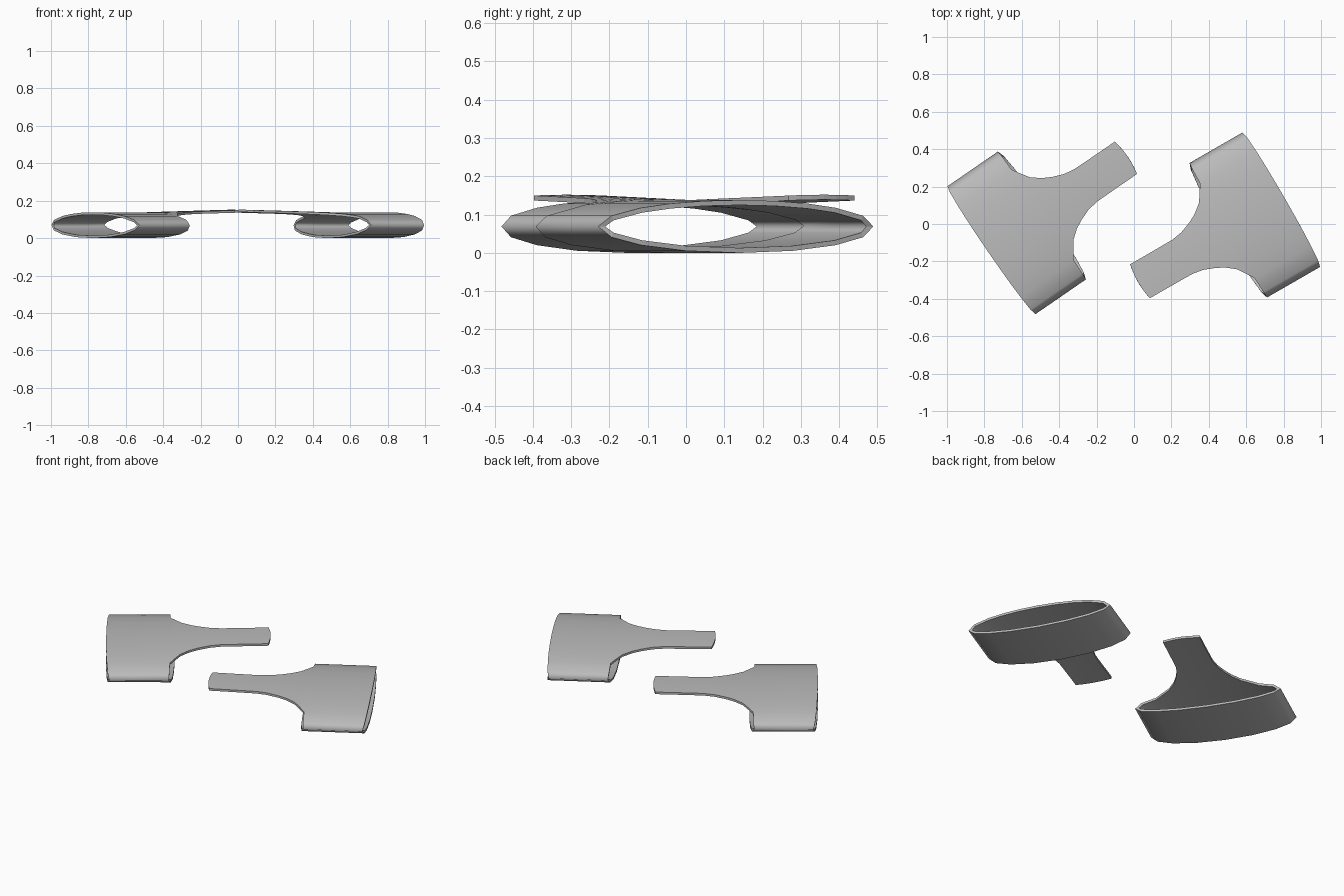
import bpy, math
from mathutils import Matrix

if "Cube" in bpy.data.objects:
    bpy.data.objects.remove(bpy.data.objects["Cube"])

HALF, MID, RISE = 0.415, 0.069, 0.069   # half width, mid height and half height of the cuff
TOP = [0, 24, 45, 60, 75, 90, 105, 120, 135, 156]
ANGLES = TOP + [a + 180 for a in (0, 24, 45, 67, 90, 113, 135, 156)]
FIRST, LAST = TOP.index(45), TOP.index(135)
# tongue outline: distance along, half width
TONGUE = [(0.36, 0.25), (0.39, 0.205), (0.44, 0.165), (0.487, 0.14),
          (0.55, 0.116), (0.61, 0.106), (0.74, 0.105), (0.872, 0.105)]

# dark grey rubber
grey = bpy.data.materials.new("dark_grey")
grey.diffuse_color = (0.5, 0.5, 0.5, 1)
grey.use_nodes = True
grey.node_tree.nodes["Principled BSDF"].inputs["Base Color"].default_value = grey.diffuse_color


def strap(name, location, angle, bow):
    verts, faces = [], []
    n = len(ANGLES)
    # flattened cuff
    for row in range(3):
        for deg in ANGLES:
            a = math.radians(deg)
            s = math.sin(a)
            start = -bow * abs(s)
            end = 0.327 + (0.008 * s if s > 0 else 0.03 * -s)
            x = start + (end - start) * row / 2
            verts.append((x, HALF * math.cos(a), MID + RISE * s))
    for row in range(2):
        for j in range(n):
            k = (j + 1) % n
            b, t = row * n, (row + 1) * n
            faces.append((b + j, b + k, t + k, t + j))
    # tongue flaring out of the top edge
    prev = [2 * n + j for j in range(FIRST, LAST + 1)]
    edge = HALF * math.cos(math.radians(45))
    for i, (x, w) in enumerate(TONGUE):
        cur = []
        for j in range(FIRST, LAST + 1):
            f = HALF * math.cos(math.radians(ANGLES[j])) / edge
            y = w * f
            z = MID + RISE * math.sqrt(1 - (y / HALF) ** 2)
            z += 0.014 * (x - 0.327) / 0.545
            tip = 0.012 * (1 - f * f) if i == len(TONGUE) - 1 else 0
            cur.append(len(verts))
            verts.append((x + tip, y, z))
        for j in range(len(cur) - 1):
            faces.append((prev[j], prev[j + 1], cur[j + 1], cur[j]))
        prev = cur
    me = bpy.data.meshes.new(name)
    me.from_pydata(verts, [], faces)
    me.materials.append(grey)
    ob = bpy.data.objects.new(name, me)
    bpy.context.collection.objects.link(ob)
    ob.matrix_world = Matrix.Translation(location) @ Matrix.Rotation(math.radians(angle), 4, 'Z')
    # wall thickness, kept inside the outer surface
    mod = ob.modifiers.new("wall", 'SOLIDIFY')
    mod.thickness, mod.offset, mod.use_even_offset = 0.013, -1, True
    bpy.ops.object.select_all(action='DESELECT')
    ob.select_set(True)
    bpy.context.view_layer.objects.active = ob
    bpy.ops.object.modifier_apply(modifier="wall")
    # smooth all round the cuff, with crisp rims (the rim faces come last)
    bpy.ops.object.shade_smooth()
    for p in list(ob.data.polygons)[2 * len(faces):]:
        for li in p.loop_indices:
            ob.data.edges[ob.data.loops[li].edge_index].use_edge_sharp = True


strap("left_strap", (-0.762, -0.140, 0), 34.5, 0.02)
strap("right_strap", (0.7875, 0.130, 0), 210, 0.02)
